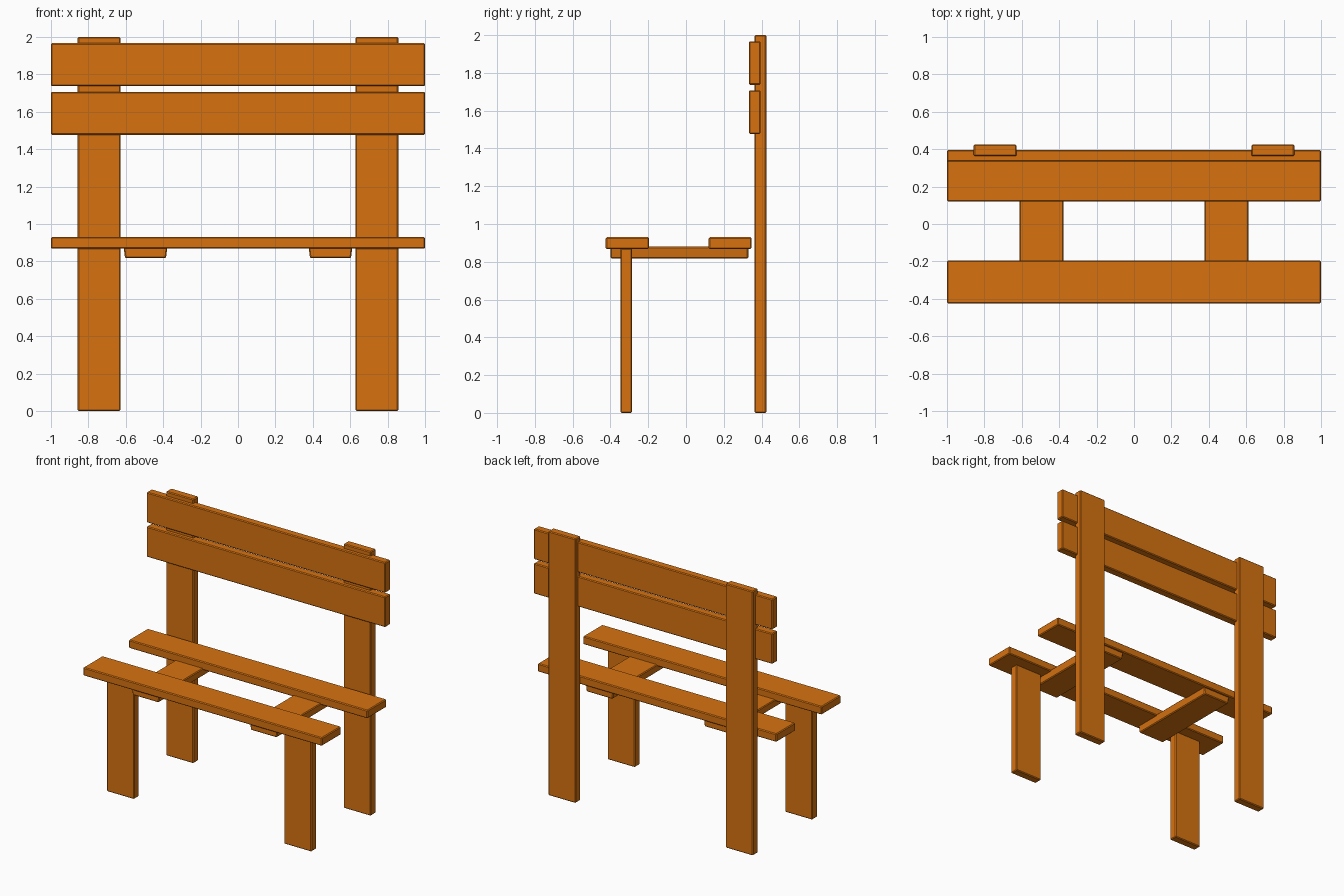
import bpy, bmesh

old = bpy.data.objects.get("Cube")
if old:
    bpy.data.objects.remove(old, do_unlink=True)

wood = bpy.data.materials.new("orange_wood")
wood.use_nodes = True
colour = (0.68, 0.17, 0.005, 1)
wood.diffuse_color = colour
wood.node_tree.nodes["Principled BSDF"].inputs["Base Color"].default_value = colour


def board(name, x, y, z, taper=0.0):
    """Bevelled board spanning three (min, max) ranges; taper narrows its underside."""
    bm = bmesh.new()
    bmesh.ops.create_cube(bm, size=1)
    for v in bm.verts:
        low = v.co.z < 0
        side = 1 if v.co.x > 0 else -1
        v.co = [r[0] + (c + 0.5) * (r[1] - r[0]) for r, c in zip((x, y, z), v.co)]
        if low:
            v.co.x -= side * taper
    bmesh.ops.bevel(bm, geom=bm.edges[:], offset=0.006, segments=1, affect="EDGES")
    mesh = bpy.data.meshes.new(name)
    bm.to_mesh(mesh)
    bm.free()
    mesh.materials.append(wood)
    obj = bpy.data.objects.new(name, mesh)
    bpy.context.collection.objects.link(obj)


# Backrest and seat planks
full = (-1, 1)
board("upper_back_plank", full, (0.333, 0.395), (1.737, 1.967))
board("lower_back_plank", full, (0.333, 0.395), (1.477, 1.707))
board("front_seat_plank", full, (-0.425, -0.195), (0.868, 0.93))
board("rear_seat_plank", full, (0.12, 0.347), (0.868, 0.93))

# Mirrored posts, legs and seat supports
for label, s in (("left", 1), ("right", -1)):
    outer = sorted((s * 0.628, s * 0.857))
    inner = sorted((s * 0.377, s * 0.612))
    board(label + "_back_post", outer, (0.363, 0.425), (0, 2))
    board(label + "_front_leg", outer, (-0.347, -0.285), (0, 0.872))
    board(label + "_seat_support", inner, (-0.4, 0.33), (0.817, 0.88), 0.008)
